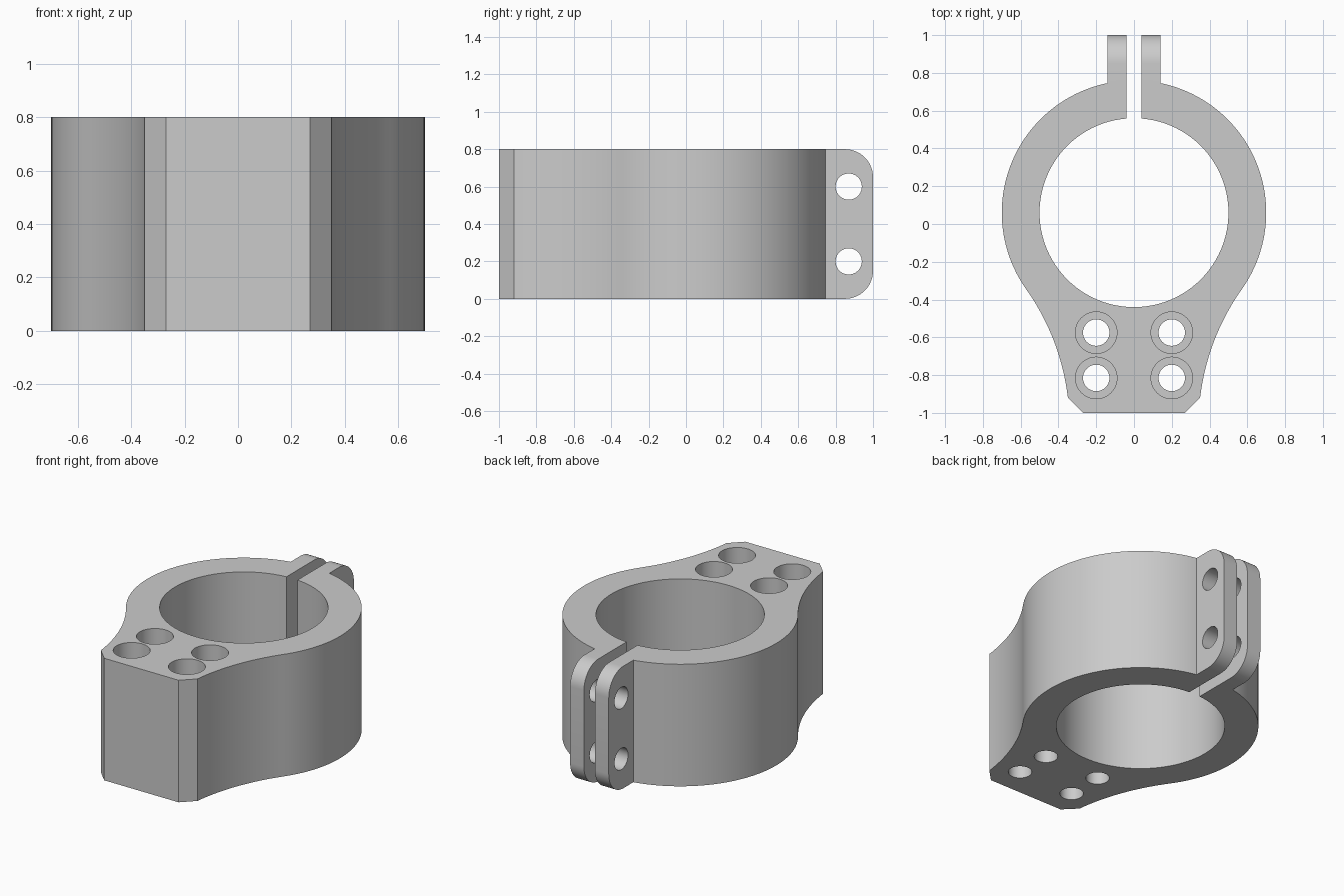
import bpy, bmesh, math
from mathutils import Vector, Matrix

if "Cube" in bpy.data.objects:
    bpy.data.objects.remove(bpy.data.objects["Cube"])

H = 0.8                       # clamp height
CY = 0.06                     # ring centre in y
R_OUT, R_IN = 0.70, 0.50

grey = bpy.data.materials.new("light grey")
grey.diffuse_color = (0.6, 0.6, 0.6, 1)
grey.use_nodes = True
grey.node_tree.nodes["Principled BSDF"].inputs["Base Color"].default_value = grey.diffuse_color


def finish(name, bm):
    bmesh.ops.recalc_face_normals(bm, faces=bm.faces)
    mesh = bpy.data.meshes.new(name)
    bm.to_mesh(mesh)
    bm.free()
    mesh.materials.append(grey)
    ob = bpy.data.objects.new(name, mesh)
    bpy.context.collection.objects.link(ob)
    return ob


def prism(name, points, offset):
    """Extrude a flat outline along an offset."""
    bm = bmesh.new()
    face = bm.faces.new([bm.verts.new(p) for p in points])
    ext = bmesh.ops.extrude_face_region(bm, geom=[face])
    moved = [g for g in ext["geom"] if isinstance(g, bmesh.types.BMVert)]
    bmesh.ops.translate(bm, verts=moved, vec=offset)
    return finish(name, bm)


def cylinder(name, centre, radius, length, axis="Z", segments=48):
    bm = bmesh.new()
    turn = Matrix.Rotation(math.pi / 2, 4, "Y") if axis == "X" else Matrix()
    bmesh.ops.create_cone(bm, cap_ends=True, segments=segments, radius1=radius,
                          radius2=radius, depth=length,
                          matrix=Matrix.Translation(centre) @ turn)
    return finish(name, bm)


def combine(target, other, operation):
    """Apply a boolean and remove the helper."""
    mod = target.modifiers.new("boolean", "BOOLEAN")
    mod.operation, mod.object, mod.solver = operation, other, "EXACT"
    bpy.context.view_layer.objects.active = target
    bpy.ops.object.modifier_apply(modifier=mod.name)
    bpy.data.objects.remove(other, do_unlink=True)


def arc(cx, cy, r, a0, a1, n):
    return [(cx + r * math.cos(a0 + (a1 - a0) * i / n),
             cy + r * math.sin(a0 + (a1 - a0) * i / n)) for i in range(n + 1)]


# Body outline: ring, concave flank tangent to it, chamfered foot
tangent = math.radians(-35.3)
d = Vector((math.cos(tangent), math.sin(tangent)))
corner = Vector((0.35, -0.92))
base = Vector((0, CY)) + d * R_OUT
v = base - corner
r = -v.length_squared / (2 * v.dot(d))        # flank passes through the corner
c = base + d * r
end = math.atan2(corner.y - c.y, corner.x - c.x)
half = arc(0, CY, R_OUT, math.pi / 2, tangent, 48)
half += arc(c.x, c.y, r, tangent + math.pi, end, 20)[1:]
half.append((0.27, -1.0))
outline = half + [(-x, y) for x, y in reversed(half[1:])]
clamp = prism("clamp_body", [(x, y, 0) for x, y in outline], (0, 0, H))

# Clamping ears: one rounded block, split later by the slot
rr = 0.15
side = [(0.66, 0)] + arc(1 - rr, rr, rr, -math.pi / 2, 0, 14)
side += arc(1 - rr, H - rr, rr, 0, math.pi / 2, 14) + [(0.66, H)]
ears = prism("ears", [(-0.14, y, z) for y, z in side], (0.28, 0, 0))
combine(clamp, ears, "UNION")

# Main bore and slot
combine(clamp, cylinder("bore", (0, CY, H / 2), R_IN, 2, segments=96), "DIFFERENCE")
slot = [(-0.04, 0.3, -0.2), (0.04, 0.3, -0.2), (0.04, 1.2, -0.2), (-0.04, 1.2, -0.2)]
combine(clamp, prism("slot", slot, (0, 0, 1.2)), "DIFFERENCE")

# Counterbored mounting holes
for x in (-0.2, 0.2):
    for y in (-0.575, -0.815):
        combine(clamp, cylinder("bolt_hole", (x, y, H / 2), 0.07, 2), "DIFFERENCE")
        combine(clamp, cylinder("counterbore", (x, y, H), 0.11, 0.4), "DIFFERENCE")

# Pinch bolt holes through the ears
for z in (0.2, 0.6):
    combine(clamp, cylinder("pinch_hole", (0, 0.87, z), 0.07, 1, "X"), "DIFFERENCE")

# Smooth curved walls, sharp edges kept
bpy.ops.object.select_all(action="DESELECT")
clamp.select_set(True)
bpy.context.view_layer.objects.active = clamp
bpy.ops.object.shade_smooth_by_angle(angle=math.radians(20))
